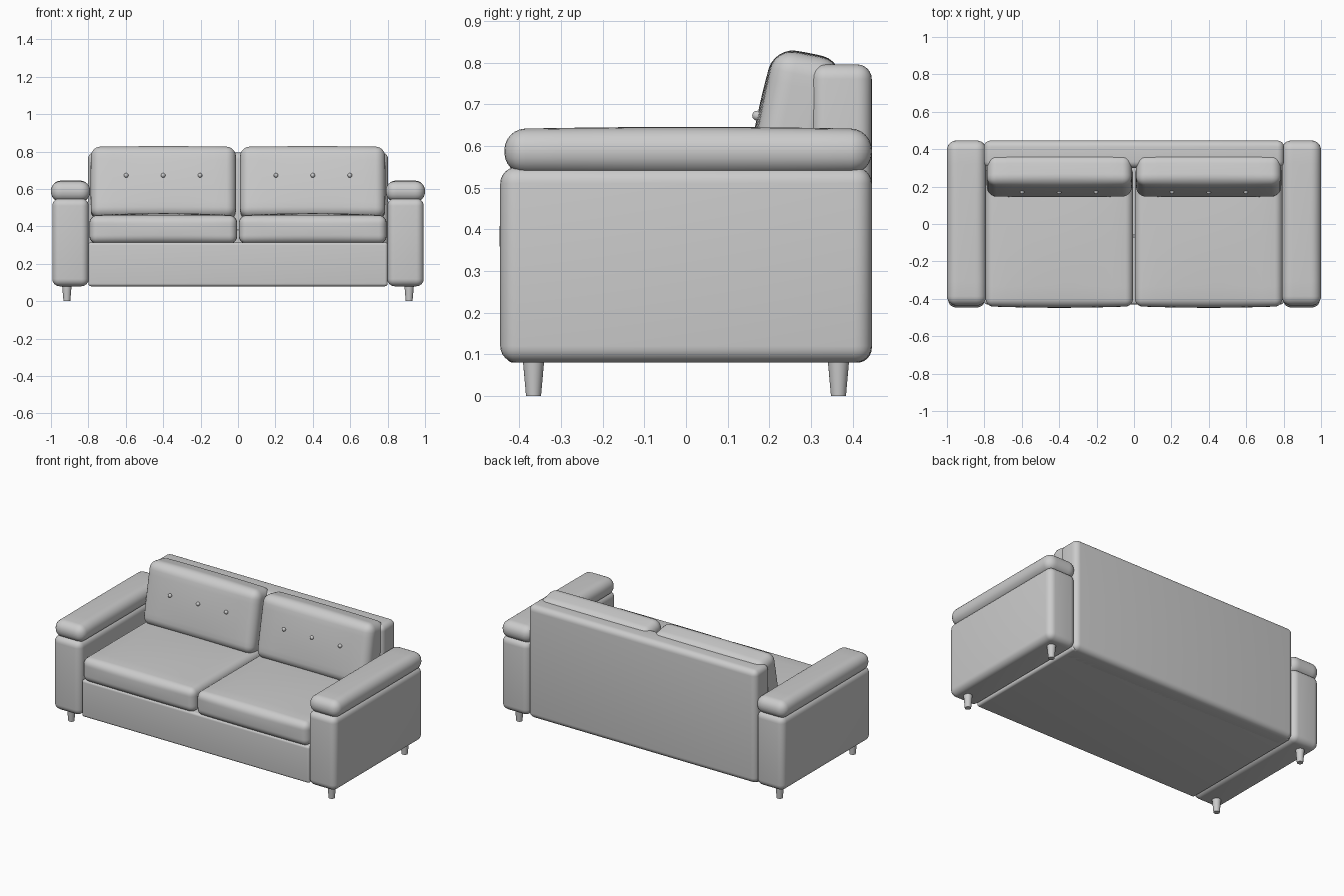
import bpy, bmesh, math
from mathutils import Vector, Matrix

if "Cube" in bpy.data.objects:
    bpy.data.objects.remove(bpy.data.objects["Cube"])


def finish(name, bm, matrix):
    mesh = bpy.data.meshes.new(name)
    bm.normal_update()
    bm.to_mesh(mesh)
    bm.free()
    obj = bpy.data.objects.new(name, mesh)
    obj.matrix_world = matrix
    bpy.context.collection.objects.link(obj)
    bpy.ops.object.select_all(action='DESELECT')
    obj.select_set(True)
    bpy.context.view_layer.objects.active = obj
    bpy.ops.object.shade_smooth_by_angle(angle=math.radians(40))
    return obj


def soft_box(name, lo, hi, radius, puff=(0, 0, 0), tilt=0, cuts=10):
    """Rounded box; puff swells each pair of faces outward at the middle."""
    lo, hi = Vector(lo), Vector(hi)
    half = (hi - lo) / 2
    bm = bmesh.new()
    bmesh.ops.create_cube(bm, size=2)
    bmesh.ops.scale(bm, vec=half, verts=bm.verts)
    bmesh.ops.bevel(bm, geom=bm.edges[:], offset=radius, segments=6,
                    profile=0.5, affect='EDGES')
    if any(puff):
        for a in range(3):
            axis = Vector([float(i == a) for i in range(3)])
            span = half[a] - radius
            for k in range(1, cuts):
                bmesh.ops.bisect_plane(
                    bm, geom=bm.verts[:] + bm.edges[:] + bm.faces[:],
                    plane_co=axis * span * (2 * k / cuts - 1), plane_no=axis)
        for v in bm.verts:
            n = [v.co[i] / half[i] for i in range(3)]
            for a in range(3):
                b, c = (a + 1) % 3, (a + 2) % 3
                v.co[a] += puff[a] * n[a] * (1 - n[b] ** 2) * (1 - n[c] ** 2)
    m = Matrix.Translation((lo + hi) / 2) @ Matrix.Rotation(tilt, 4, 'X')
    return finish(name, bm, m)


# Frame: base under the seats and the backrest
soft_box("seat_base", (-0.8, -0.43, 0.08), (0.8, 0.42, 0.315), 0.015)
soft_box("backrest", (-0.802, 0.30, 0.08), (0.802, 0.446, 0.796), 0.035)

for s, side in ((-1, "left"), (1, "right")):
    def span(x0, x1):
        return sorted((s * x0, s * x1))

    # Armrest body and its padded top
    a, b = span(0.798, 0.993)
    soft_box("armrest_" + side, (a, -0.446, 0.08), (b, 0.446, 0.55), 0.04)
    a, b = span(0.79, 1.0)
    soft_box("arm_pad_" + side, (a, -0.436, 0.534), (b, 0.446, 0.641), 0.05,
             puff=(0, 0, 0.005))

    # Seat cushion
    a, b = span(0.006, 0.793)
    soft_box("seat_cushion_" + side, (a, -0.44, 0.308), (b, 0.31, 0.459), 0.04,
             puff=(0.002, 0.008, 0.012))

    # Tilted back cushion
    a, b = span(0.012, 0.786)
    soft_box("back_cushion_" + side, (a, 0.174, 0.435), (b, 0.342, 0.822), 0.05,
             puff=(0.002, 0.01, 0.005), tilt=-math.radians(11))

    # Cushion buttons
    for i, x in enumerate((0.203, 0.4, 0.598)):
        bm = bmesh.new()
        bmesh.ops.create_uvsphere(bm, u_segments=16, v_segments=10, radius=0.012)
        finish(f"button_{side}_{i + 1}", bm,
               Matrix.Translation((s * x, 0.171, 0.673)))

    # Tapered legs
    for y, end in ((-0.366, "front"), (0.366, "back")):
        bm = bmesh.new()
        bmesh.ops.create_cone(bm, cap_ends=True, segments=24, radius1=0.018,
                              radius2=0.026, depth=0.09)
        finish(f"{end}_leg_{side}", bm, Matrix.Translation((s * 0.915, y, 0.045)))
